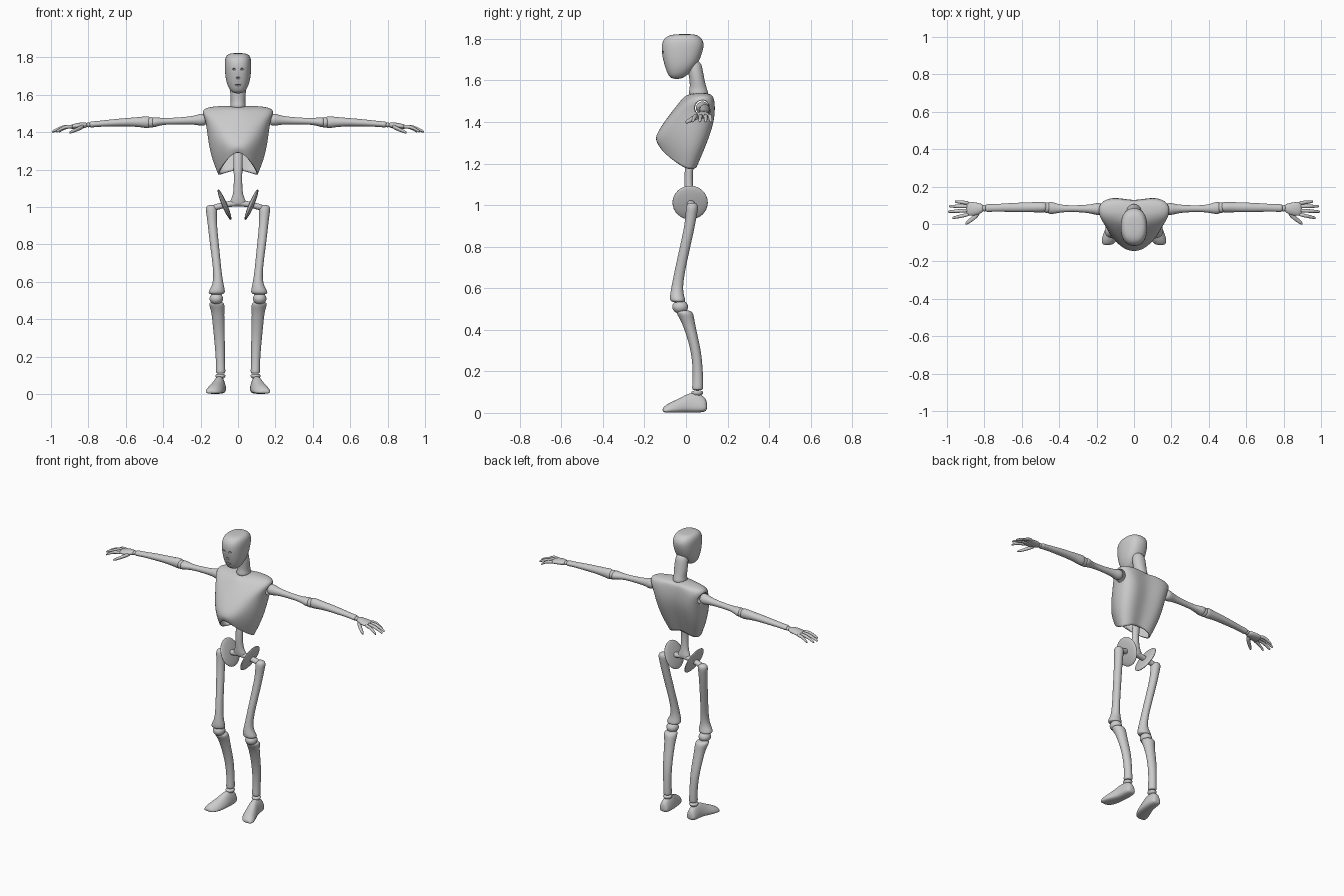
import bpy, bmesh, math
from mathutils import Vector, Matrix


def finish(bm, name, levels=2):
    bmesh.ops.recalc_face_normals(bm, faces=bm.faces)
    me = bpy.data.meshes.new(name)
    bm.to_mesh(me)
    bm.free()
    for p in me.polygons:
        p.use_smooth = True
    ob = bpy.data.objects.new(name, me)
    bpy.context.collection.objects.link(ob)
    if levels:
        m = ob.modifiers.new("smooth", 'SUBSURF')
        m.levels = m.render_levels = levels
    return ob


def loft(name, rings, cap_start=True, cap_end=True, levels=2):
    bm = bmesh.new()
    vs = [[bm.verts.new(p) for p in r] for r in rings]
    n = len(vs[0])
    for a, b in zip(vs, vs[1:]):
        for i in range(n):
            j = (i + 1) % n
            bm.faces.new((a[i], a[j], b[j], b[i]))
    if cap_start:
        bm.faces.new(vs[0][::-1])
    if cap_end:
        bm.faces.new(vs[-1])
    return finish(bm, name, levels)


def limb(name, axis, stations, side=1, n=10):
    """Smooth tube: stations (x, y, z, radius_a, radius_b), rings square to axis."""
    rings = []
    for x, y, z, ra, rb in stations:
        ring = []
        for i in range(n):
            t = 2 * math.pi * i / n
            c, s = ra * math.cos(t) / .94, rb * math.sin(t) / .94
            d = {'x': (0, c, s), 'y': (c, 0, s), 'z': (c, s, 0)}[axis]
            ring.append((side * (x + d[0]), y + d[1], z + d[2]))
        rings.append(ring)
    return loft(name, rings)


def ellipsoid(name, loc, size, tilt=0):
    bm = bmesh.new()
    mat = Matrix.Translation(loc) @ Matrix.Rotation(tilt, 4, 'Y') @ Matrix.Diagonal((*size, 1))
    bmesh.ops.create_uvsphere(bm, u_segments=28, v_segments=16, radius=1, matrix=mat)
    return finish(bm, name, 0)


def cut(ob, cutter):
    cutter.hide_render = True
    cutter.hide_viewport = True
    m = ob.modifiers.new("cut", 'BOOLEAN')
    m.object = cutter
    m.operation = 'DIFFERENCE'
    m.solver = 'EXACT'


# Head: slanted squarish rings (z front, z back, y front, y back, half width)
rings = []
for zf, zb, yf, yb, w in [(1.608, 1.602, -.075, -.02, .03), (1.635, 1.65, -.092, .035, .055),
                          (1.68, 1.69, -.108, .065, .068), (1.74, 1.76, -.121, .09, .073),
                          (1.785, 1.795, -.118, .085, .072), (1.815, 1.818, -.095, .06, .06),
                          (1.823, 1.823, -.05, .03, .03)]:
    ring = []
    for i in range(16):
        t = 2 * math.pi * i / 16
        c, s = math.cos(t), math.sin(t)
        x = w * math.copysign(abs(c) ** .8, c)
        u = (1 + math.copysign(abs(s) ** .9, s)) / 2
        ring.append((x, yf + (yb - yf) * u, zf + (zb - zf) * u))
    rings.append(ring)
head = loft("head", rings)
# Face hollows
for i, (x, y, z, a, b, c) in enumerate([(.024, -.115, 1.735, .012, .01, .005),
                                        (-.024, -.115, 1.735, .012, .01, .005),
                                        (0, -.106, 1.69, .009, .01, .005),
                                        (0, -.095, 1.652, .016, .01, .004)]):
    cut(head, ellipsoid(f"face_cutter_{i}", (x, y, z), (a, b, c)))

# Neck
limb("neck", 'z', [(0, .035, 1.70, .035, .035), (0, .045, 1.65, .042, .036), (0, .055, 1.59, .042, .036),
                   (0, .06, 1.555, .036, .042), (0, .06, 1.52, .05, .055)])

# Ribcage shell: half rings from front centre to back centre, mirrored
half_rings = [
    [(0, .0, 1.54), (.035, .02, 1.54), (.05, .06, 1.545), (.04, .10, 1.54), (0, .115, 1.535)],
    [(0, -.035, 1.50), (.10, -.005, 1.51), (.215, .045, 1.535), (.215, .115, 1.535), (.11, .145, 1.525), (0, .118, 1.515)],
    [(0, -.085, 1.43), (.095, -.08, 1.43), (.175, .0, 1.47), (.175, .125, 1.465), (.10, .15, 1.45), (0, .122, 1.45)],
    [(0, -.14, 1.355), (.085, -.13, 1.35), (.17, .0, 1.37), (.16, .105, 1.37), (.09, .14, 1.38), (0, .11, 1.38)],
    [(0, -.152, 1.325), (.06, -.14, 1.30), (.152, -.01, 1.26), (.14, .075, 1.27), (.08, .105, 1.29), (0, .08, 1.29)],
    [(0, -.14, 1.305), (.058, -.12, 1.26), (.115, -.01, 1.175), (.10, .035, 1.17), (.06, .058, 1.185), (0, .045, 1.2)]]
half_rings[0].insert(4, (.02, .112, 1.538))
rings = [h + [(-x, y, z) for x, y, z in h[-2:0:-1]] for h in half_rings]
ribcage = loft("ribcage", rings, cap_end=False, levels=3)
shell = ribcage.modifiers.new("shell", 'SOLIDIFY')
shell.thickness = .008
shell.offset = -1
for s in (1, -1):
    cut(ribcage, ellipsoid(f"shoulder_cutter_{s}", (s * .19, .08, 1.463), (.045, .042, .042)))

# Spine and hip crossbar
limb("spine", 'z', [(0, .065, 1.40, .025, .025), (0, .04, 1.28, .025, .022), (0, .015, 1.20, .023, .02),
                    (0, .012, 1.12, .022, .02), (0, .015, 1.06, .026, .022), (0, .02, 1.03, .045, .024),
                    (0, .02, 1.005, .04, .02)])
limb("hip_bar", 'x', [(-.15, .03, .99, .02, .02), (-.08, .022, 1.01, .018, .015), (0, .02, 1.025, .02, .018),
                      (.08, .022, 1.01, .018, .015), (.15, .03, .99, .02, .02)])

for s, tag in ((1, "left"), (-1, "right")):
    # Pelvis disc
    ellipsoid(f"pelvis_disc_{tag}", (s * .072, .02, 1.012), (.014, .085, .088), s * math.radians(23))
    # Thigh bone, knee ball, shin
    limb(f"thigh_{tag}", 'z', [(.142, .03, 1.012, .018, .018), (.142, .03, .995, .032, .03),
                               (.141, .027, .965, .028, .028), (.137, .018, .90, .024, .025),
                               (.126, -.004, .80, .024, .025), (.111, -.033, .67, .021, .025),
                               (.105, -.045, .59, .026, .028), (.113, -.042, .55, .045, .037),
                               (.116, -.036, .53, .043, .036)], s)
    ellipsoid(f"knee_{tag}", (s * .116, -.028, .51), (.036, .038, .032))
    limb(f"shin_{tag}", 'z', [(.116, -.012, .495, .03, .03), (.114, -.006, .48, .044, .042),
                              (.108, .008, .445, .034, .032), (.104, .03, .37, .031, .026),
                              (.098, .052, .28, .028, .024), (.094, .058, .18, .023, .024),
                              (.093, .056, .12, .026, .027), (.093, .056, .108, .024, .026)], s)
    limb(f"ankle_{tag}", 'z', [(.094, .055, .108, .018, .018), (.094, .055, .102, .027, .029),
                               (.094, .054, .096, .027, .029), (.094, .053, .08, .02, .022)], s)
    # Foot, heel to toe
    bodies = [(.098, .102, .015, .05, .018), (.098, .09, .003, .08, .032), (.098, .05, 0, .098, .035),
              (.102, .01, 0, .096, .037), (.113, -.03, 0, .07, .043), (.127, -.075, 0, .052, .046),
              (.138, -.102, .001, .034, .036), (.142, -.113, .006, .022, .02)]
    rings = []
    for cx, y, lo, hi, w in bodies:
        outline = [(-.85, 0), (-1, .3), (-.75, .7), (-.35, 1), (.35, 1), (.75, .7), (1, .3), (.85, 0)]
        rings.append([(s * (cx + u * w * 1.05), y, lo + (hi - lo) * v) for u, v in outline])
    loft(f"foot_{tag}", rings)

    # Upper arm, elbow, forearm, wrist
    limb(f"upper_arm_{tag}", 'x', [(.165, .08, 1.467, .02, .02), (.18, .08, 1.467, .033, .033),
                                   (.205, .08, 1.466, .032, .032), (.235, .081, 1.464, .022, .022),
                                   (.32, .082, 1.46, .017, .018), (.39, .082, 1.458, .019, .017),
                                   (.43, .085, 1.455, .031, .023), (.45, .086, 1.453, .034, .028),
                                   (.462, .086, 1.453, .026, .022)], s)
    ellipsoid(f"elbow_{tag}", (s * .465, .087, 1.452), (.026, .029, .028))
    limb(f"forearm_{tag}", 'x', [(.465, .09, 1.453, .02, .024), (.48, .09, 1.453, .03, .034),
                                 (.52, .09, 1.454, .027, .027), (.59, .089, 1.454, .026, .022),
                                 (.68, .088, 1.449, .023, .019), (.75, .086, 1.444, .019, .015),
                                 (.785, .085, 1.441, .022, .017), (.795, .085, 1.44, .017, .013)], s)
    ellipsoid(f"wrist_{tag}", (s * .80, .085, 1.439), (.014, .018, .013))
    # Palm, fingers and thumb
    limb(f"palm_{tag}", 'x', [(.803, .085, 1.438, .014, .011), (.82, .083, 1.437, .028, .016),
                              (.855, .08, 1.434, .036, .016), (.885, .082, 1.43, .038, .013),
                              (.898, .082, 1.428, .03, .009)], s)
    for k, (y0, tx, ty) in enumerate([(.052, .972, .032), (.073, .995, .066), (.094, .99, .095), (.112, .958, .12)]):
        a, b = Vector((.88, y0, 1.43)), Vector((tx, ty, 1.402))
        pts = []
        for f, r in ((0, .011), (.35, .0095), (.5, .0105), (.75, .008), (.95, .0075), (1, .004)):
            p = a.lerp(b, f)
            pts.append((p.x, p.y, p.z + .01 * math.sin(f * math.pi), r, r))
        limb(f"finger_{k}_{tag}", 'x', pts, s, 8)
    limb(f"thumb_{tag}", 'x', [(.822, .068, 1.432, .018, .013), (.85, .04, 1.42, .017, .012),
                               (.875, .02, 1.408, .014, .01), (.895, .006, 1.40, .01, .008),
                               (.902, .001, 1.397, .005, .004)], s, 8)
